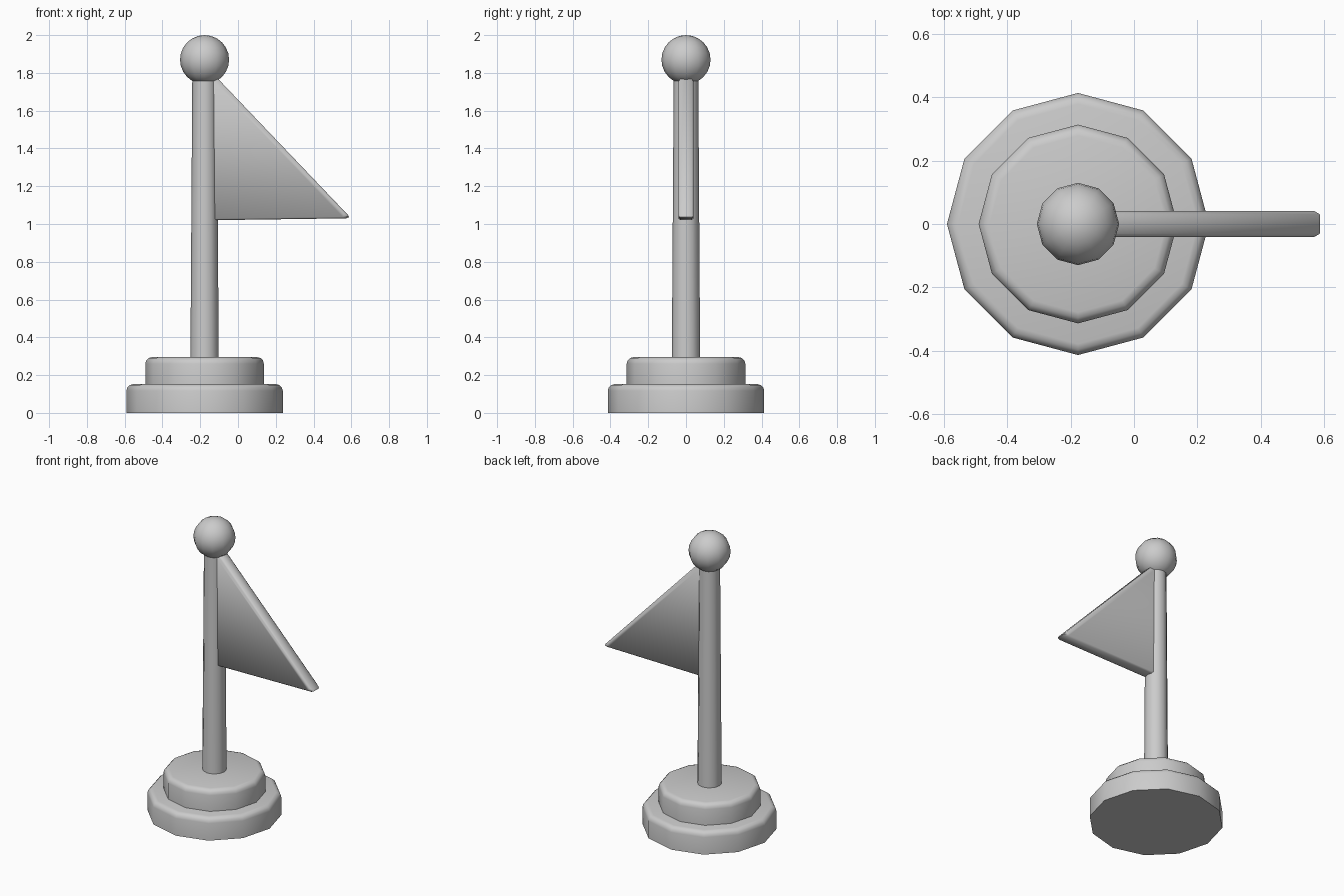
import bpy, bmesh, math

if "Cube" in bpy.data.objects:
    bpy.data.objects.remove(bpy.data.objects["Cube"])

CX = -0.177  # axis of the pole and base


def finish(name, bm, angle):
    bmesh.ops.recalc_face_normals(bm, faces=bm.faces)
    mesh = bpy.data.meshes.new(name)
    bm.to_mesh(mesh)
    bm.free()
    ob = bpy.data.objects.new(name, mesh)
    bpy.context.collection.objects.link(ob)
    bpy.ops.object.select_all(action='DESELECT')
    ob.select_set(True)
    bpy.context.view_layer.objects.active = ob
    bpy.ops.object.shade_smooth_by_angle(angle=math.radians(angle))
    return ob


def lathe(name, profile, sides=12, angle=50):
    """Stack rings of (radius, z); cap both ends."""
    bm = bmesh.new()
    rings = [[bm.verts.new((CX + r * math.cos(math.tau * i / sides),
                            r * math.sin(math.tau * i / sides), z))
              for i in range(sides)] for r, z in profile]
    for a, b in zip(rings, rings[1:]):
        for i in range(sides):
            j = (i + 1) % sides
            bm.faces.new((a[i], a[j], b[j], b[i]))
    bm.faces.new(rings[0])
    bm.faces.new(rings[-1])
    return finish(name, bm, angle)


def step(name, r, z0, z1, b=0.035):
    """Base disc with a rounded top edge."""
    arc = [(r - b + b * math.cos(t), z1 - b + b * math.sin(t))
           for t in (0, math.pi / 6, math.pi / 3, math.pi / 2)]
    return lathe(name, [(r, z0)] + arc)


# Two-tier base
step("base_lower", 0.414, 0.0, 0.152)
step("base_upper", 0.314, 0.15, 0.295)

# Tapered pole
lathe("pole", [(0.075, 0.28), (0.065, 1.78)])

# Ball finial
bm = bmesh.new()
bmesh.ops.create_uvsphere(bm, u_segments=12, v_segments=12, radius=0.13)
bmesh.ops.translate(bm, verts=bm.verts, vec=(CX, 0, 1.87))
finish("finial_ball", bm, 60)

# Triangular pennant with softened rim: outline inset toward the two faces
outline = [(-0.14, 1.02), (0.572, 1.03), (0.588, 1.036), (0.582, 1.048),
           (-0.105, 1.768), (-0.14, 1.775)]
cx, cz = 0.06, 1.25
bm = bmesh.new()
rings = []
for y, k in ((-0.041, 0.965), (-0.03, 1.0), (0.03, 1.0), (0.041, 0.965)):
    rings.append([bm.verts.new((cx + (x - cx) * k, y, cz + (z - cz) * k))
                  for x, z in outline])
for a, b in zip(rings, rings[1:]):
    for i in range(len(a)):
        j = (i + 1) % len(a)
        bm.faces.new((a[i], a[j], b[j], b[i]))
bm.faces.new(rings[0])
bm.faces.new(rings[-1])
finish("pennant", bm, 55)
